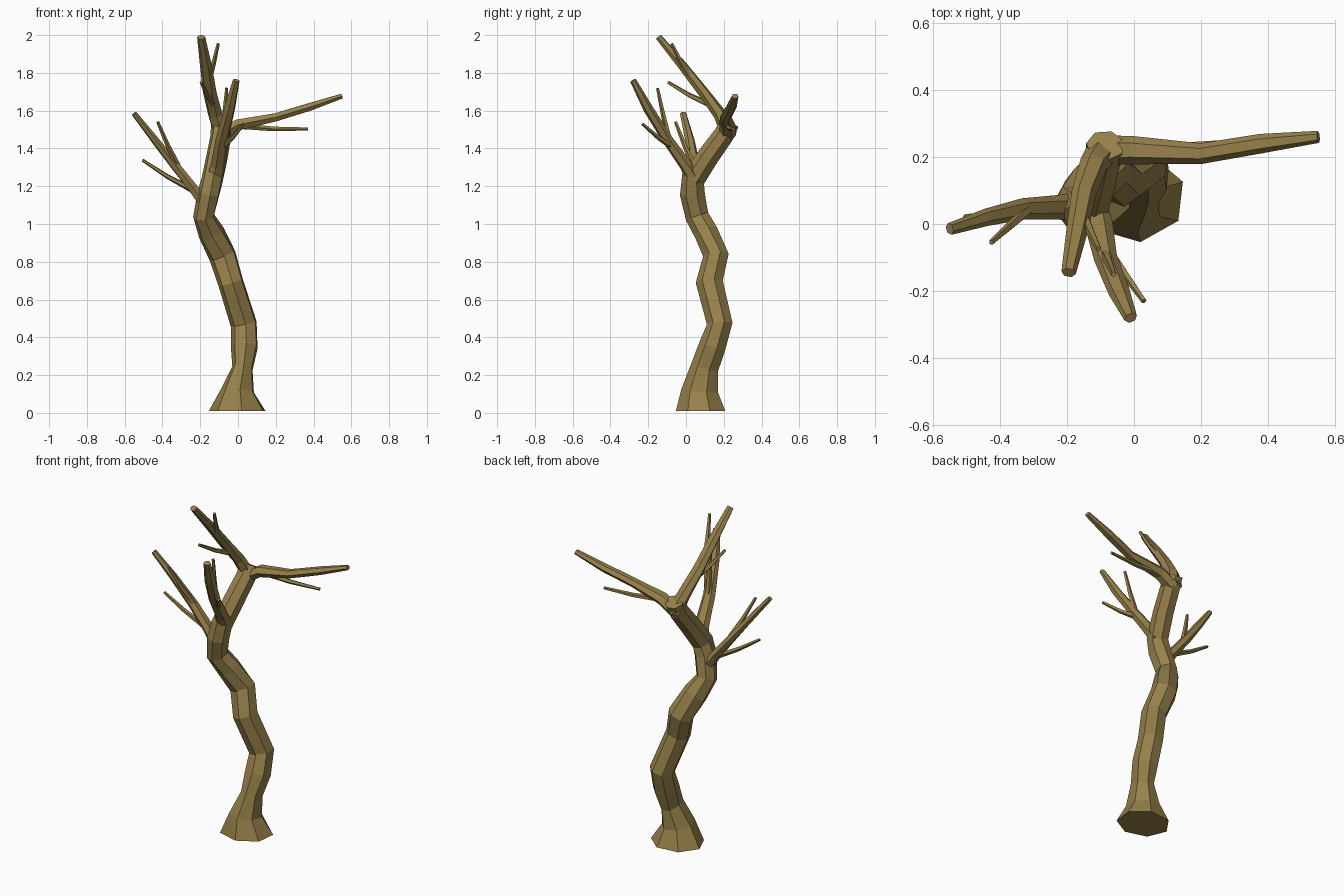
import bpy, bmesh, math
from mathutils import Vector

bark = bpy.data.materials.new("bark")
bark.diffuse_color = (0.31, 0.22, 0.07, 1)
X, Z = Vector((1, 0, 0)), Vector((0, 0, 1))


def limb(name, pts, sides, phase=0.0, trunk=False):
    """Faceted tube through points (x, y, z, width radius, depth radius)."""
    bm = bmesh.new()
    rings = []
    c = [Vector(p[:3]) for p in pts]
    for i, p in enumerate(pts):
        t = (c[min(i + 1, len(c) - 1)] - c[max(i - 1, 0)]).normalized()
        if trunk and i == 0:
            t = Z.copy()
        u = (X - t * X.dot(t)).normalized() if trunk else t.cross(Z).normalized()
        v = t.cross(u)
        ring = []
        for k in range(sides):
            a = phase + math.tau * k / sides
            ring.append(bm.verts.new(c[i] + u * math.cos(a) * p[3] + v * math.sin(a) * p[4]))
        rings.append(ring)
    for r0, r1 in zip(rings, rings[1:]):
        for k in range(sides):
            n = (k + 1) % sides
            bm.faces.new((r0[k], r0[n], r1[n], r1[k]))
    bm.faces.new(rings[0][::-1])
    bm.faces.new(rings[-1])
    bmesh.ops.recalc_face_normals(bm, faces=bm.faces)
    me = bpy.data.meshes.new(name)
    bm.to_mesh(me)
    bm.free()
    ob = bpy.data.objects.new(name, me)
    me.materials.append(bark)
    bpy.context.collection.objects.link(ob)


def branch(name, pts):
    limb(name, [(x, y, z, r, r * 0.8) for x, y, z, r in pts], 6)


def twig(name, a, b, r=0.017):
    a, b = Vector(a), Vector(b)
    mid = a.lerp(b, 0.5) - Z * 0.008
    limb(name, [(*a, r, r), (*mid, r * 0.75, r * 0.75), (*b, r * 0.5, r * 0.5)], 5)


# Winding trunk with flared foot
limb("trunk", [
    (0.00, 0.08, 0.01, 0.155, 0.135),
    (0.00, 0.075, 0.12, 0.090, 0.100),
    (0.025, 0.10, 0.24, 0.056, 0.076),
    (0.035, 0.14, 0.35, 0.073, 0.074),
    (0.032, 0.18, 0.47, 0.072, 0.070),
    (-0.037, 0.125, 0.69, 0.069, 0.074),
    (-0.080, 0.16, 0.83, 0.074, 0.070),
    (-0.140, 0.11, 0.95, 0.072, 0.066),
    (-0.180, 0.06, 1.04, 0.058, 0.064),
    (-0.155, 0.035, 1.16, 0.060, 0.068),
    (-0.135, 0.04, 1.24, 0.058, 0.065),
    (-0.110, 0.12, 1.36, 0.058, 0.060),
    (-0.090, 0.20, 1.47, 0.056, 0.056),
    (-0.085, 0.235, 1.535, 0.058, 0.050)], 7, math.radians(20), True)

# Right branch
branch("right_branch", [(-0.09, 0.22, 1.47, 0.045), (0.00, 0.22, 1.525, 0.042),
                        (0.20, 0.21, 1.565, 0.031), (0.38, 0.24, 1.62, 0.029),
                        (0.55, 0.26, 1.677, 0.018)])
twig("right_twig", (0.00, 0.22, 1.52), (0.37, 0.25, 1.503))

# Left branch
branch("left_branch", [(-0.17, 0.05, 1.10, 0.045), (-0.23, 0.05, 1.18, 0.036),
                       (-0.33, 0.045, 1.305, 0.032), (-0.44, 0.02, 1.445, 0.026),
                       (-0.55, -0.015, 1.585, 0.018)])
twig("left_twig_upper", (-0.32, 0.04, 1.31), (-0.425, -0.055, 1.54))
twig("left_twig_lower", (-0.24, 0.05, 1.18), (-0.505, 0.02, 1.338))

# Top branch leaning forward
branch("top_branch", [(-0.085, 0.23, 1.47, 0.05), (-0.12, 0.18, 1.58, 0.042),
                      (-0.15, 0.09, 1.70, 0.037), (-0.17, -0.02, 1.84, 0.032),
                      (-0.195, -0.145, 1.99, 0.022)])
twig("top_twig_upper", (-0.15, 0.02, 1.78), (-0.105, -0.075, 1.955))
twig("top_twig_lower", (-0.13, 0.13, 1.63), (-0.195, -0.095, 1.75))

# Front branch
branch("front_branch", [(-0.13, 0.05, 1.22, 0.05), (-0.105, 0.00, 1.31, 0.042),
                        (-0.085, -0.10, 1.45, 0.035), (-0.045, -0.20, 1.61, 0.032),
                        (-0.01, -0.28, 1.76, 0.020)])
twig("front_twig_left", (-0.085, -0.09, 1.45), (-0.06, -0.15, 1.72))
twig("front_twig_right", (-0.09, -0.06, 1.40), (0.03, -0.23, 1.53))
